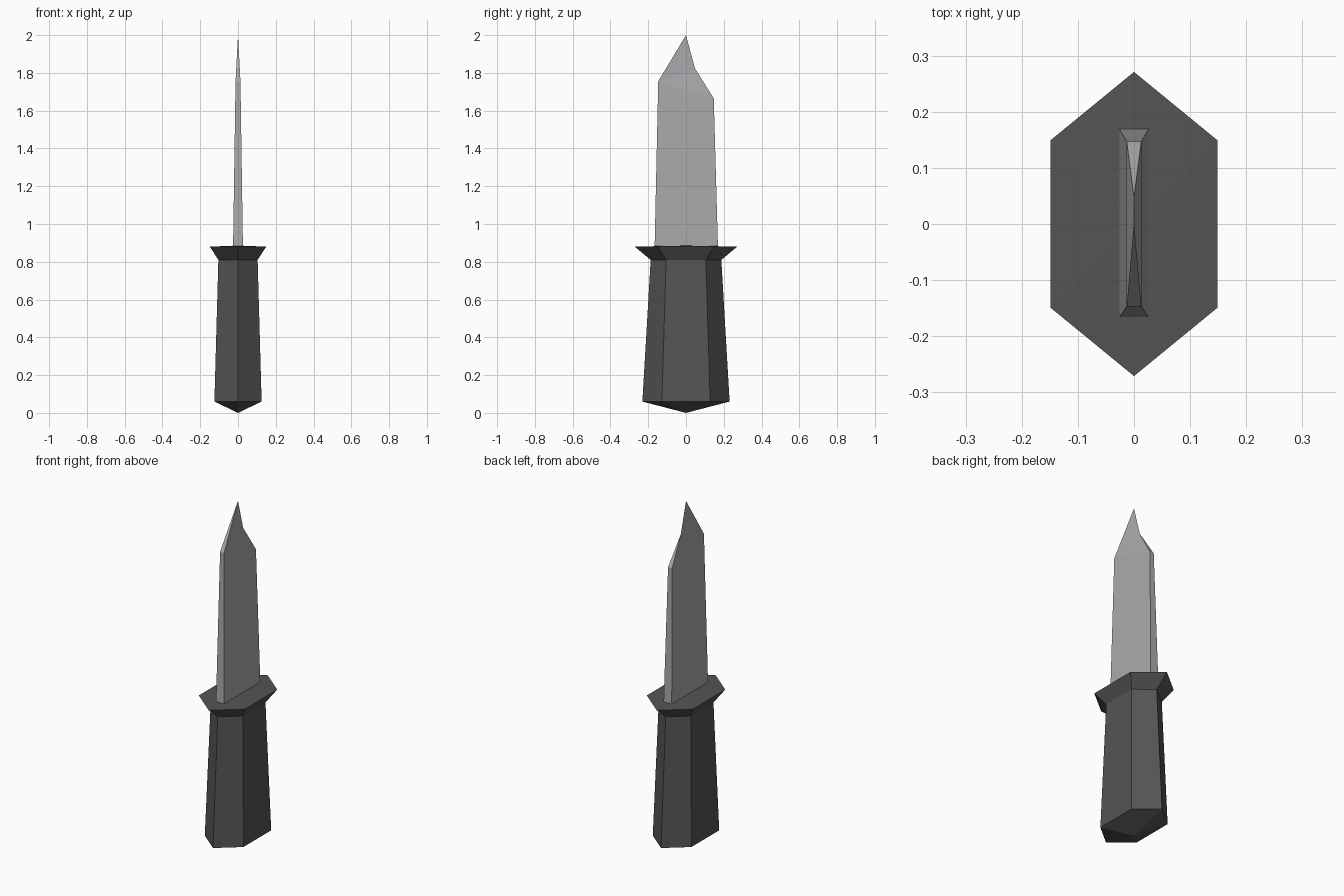
import bpy
import bmesh

cube = bpy.data.objects.get("Cube")
if cube:
    bpy.data.objects.remove(cube)


def material(name, colour):
    mat = bpy.data.materials.new(name)
    mat.use_nodes = True
    mat.diffuse_color = colour
    mat.node_tree.nodes["Principled BSDF"].inputs["Base Color"].default_value = colour
    return mat


def finish(bm, name, mat):
    bmesh.ops.recalc_face_normals(bm, faces=bm.faces)
    mesh = bpy.data.meshes.new(name)
    bm.to_mesh(mesh)
    bm.free()
    mesh.materials.append(mat)
    obj = bpy.data.objects.new(name, mesh)
    bpy.context.collection.objects.link(obj)
    return obj


def hex_ring(bm, half_x, shoulder_y, point_y, z):
    outline = [(half_x, -shoulder_y), (half_x, shoulder_y), (0, point_y),
               (-half_x, shoulder_y), (-half_x, -shoulder_y), (0, -point_y)]
    return [bm.verts.new((x, y, z)) for x, y in outline]


def bridge(bm, lower, upper):
    n = len(lower)
    for i in range(n):
        j = (i + 1) % n
        bm.faces.new((lower[i], lower[j], upper[j], upper[i]))


def fan(bm, ring, z):
    tip = bm.verts.new((0, 0, z))
    for i in range(len(ring)):
        bm.faces.new((ring[i], ring[(i + 1) % len(ring)], tip))


dark = material("dark grey grip", (0.09, 0.09, 0.09, 1))
steel = material("pale steel", (0.41, 0.40, 0.41, 1))

# Tapered six-sided grip with a pointed pommel
bm = bmesh.new()
base = hex_ring(bm, 0.125, 0.128, 0.231, 0.06)
neck = hex_ring(bm, 0.104, 0.105, 0.187, 0.81)
bridge(bm, base, neck)
fan(bm, base, 0)
finish(bm, "handle", dark)

# Flared guard with a very shallow cap
bm = bmesh.new()
neck = hex_ring(bm, 0.104, 0.105, 0.187, 0.81)
rim = hex_ring(bm, 0.149, 0.149, 0.271, 0.88)
bridge(bm, neck, rim)
fan(bm, rim, 0.886)
finish(bm, "guard", dark)

# Blade: outline in y, z with half thickness, closing to a sharp tip
profile = [(-0.166, 0.884, 0.026), (0.169, 0.884, 0.026), (0.147, 1.665, 0.013),
           (0.047, 1.825, 0.0), (0, 2.0, 0.0), (-0.147, 1.755, 0.013)]
bm = bmesh.new()
sides = [[bm.verts.new((s * t, y, z)) for y, z, t in profile] for s in (-1, 1)]
for side in sides:
    b0, b1, back, notch, tip, front = side
    bm.faces.new((b0, b1, back, front))
    bm.faces.new((front, back, notch))
    bm.faces.new((front, notch, tip))
bridge(bm, *sides)
bmesh.ops.remove_doubles(bm, verts=bm.verts, dist=0.0001)
finish(bm, "blade", steel)
